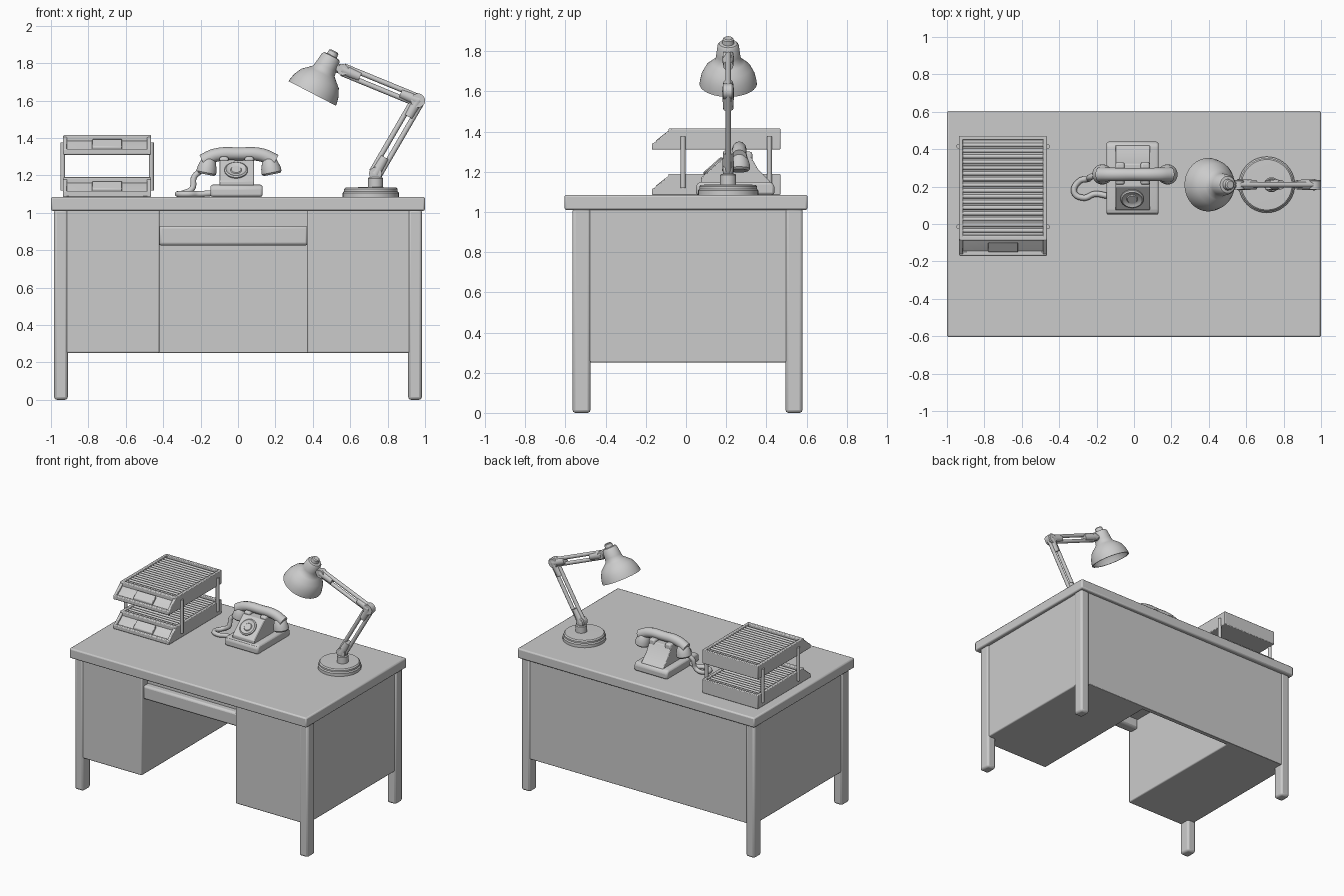
import bpy
import bmesh
import math
from mathutils import Vector

old = bpy.data.objects.get("Cube")
if old:
    bpy.data.objects.remove(old, do_unlink=True)

grey = bpy.data.materials.new("plain grey")
grey.use_nodes = True
COLOUR = (0.6, 0.6, 0.6, 1)
grey.diffuse_color = COLOUR
grey.node_tree.nodes["Principled BSDF"].inputs["Base Color"].default_value = COLOUR


def finish(name, bm, bevel=0.0, segments=2):
    """Turn a bmesh into a shaded, bevelled object."""
    bmesh.ops.recalc_face_normals(bm, faces=bm.faces)
    mesh = bpy.data.meshes.new(name)
    bm.to_mesh(mesh)
    bm.free()
    mesh.materials.append(grey)
    ob = bpy.data.objects.new(name, mesh)
    bpy.context.collection.objects.link(ob)
    if bevel:
        mod = ob.modifiers.new("soft edges", 'BEVEL')
        mod.width, mod.segments = bevel, segments
        mod.limit_method = 'ANGLE'
    bpy.ops.object.select_all(action='DESELECT')
    bpy.context.view_layer.objects.active = ob
    ob.select_set(True)
    bpy.ops.object.shade_smooth_by_angle(angle=math.radians(40))
    return ob


def box(name, x, y, z, bevel=0.008):
    bm = bmesh.new()
    bmesh.ops.create_cube(bm, size=1)
    for v in bm.verts:
        v.co = [(a + b) / 2 + c * (b - a) for c, (a, b) in zip(v.co, (x, y, z))]
    return finish(name, bm, bevel)


def prism(name, profile, x, bevel=0.005):
    """Extrude a (y, z) outline between two x values."""
    bm = bmesh.new()
    face = bm.faces.new([bm.verts.new((x[0], p, q)) for p, q in profile])
    new = bmesh.ops.extrude_face_region(bm, geom=[face])["geom"]
    verts = [g for g in new if isinstance(g, bmesh.types.BMVert)]
    bmesh.ops.translate(bm, verts=verts, vec=(x[1] - x[0], 0, 0))
    return finish(name, bm, bevel)


def lathe(name, profile, origin, axis=(0, 0, 1), sides=40):
    """Spin (radius, height) points round an axis."""
    bm = bmesh.new()
    turn = Vector(axis).to_track_quat('Z', 'Y')
    verts = [bm.verts.new((r, 0, h)) for r, h in profile]
    edges = [bm.edges.new(pair) for pair in zip(verts, verts[1:])]
    bmesh.ops.spin(bm, geom=verts + edges, cent=(0, 0, 0), axis=(0, 0, 1),
                   angle=2 * math.pi, steps=sides)
    bmesh.ops.remove_doubles(bm, verts=bm.verts, dist=0.0005)
    for v in bm.verts:
        v.co = turn @ v.co + Vector(origin)
    return finish(name, bm)


def disc(name, origin, radius, height, axis=(0, 0, 1), soft=0.006):
    return lathe(name, [(0, 0), (radius, 0), (radius, height - soft),
                        (radius - soft, height), (0, height)], origin, axis)


def tube(name, points, radius, radii=None, smooth=True):
    """Round bar along a path."""
    curve = bpy.data.curves.new(name, 'CURVE')
    curve.dimensions, curve.bevel_depth = '3D', radius
    curve.bevel_resolution, curve.resolution_u = 4, 8
    curve.use_fill_caps = True
    if smooth:
        spline = curve.splines.new('BEZIER')
        spline.bezier_points.add(len(points) - 1)
        for p, co in zip(spline.bezier_points, points):
            p.co, p.handle_left_type, p.handle_right_type = co, 'AUTO', 'AUTO'
        pts = spline.bezier_points
    else:
        spline = curve.splines.new('POLY')
        spline.points.add(len(points) - 1)
        for p, co in zip(spline.points, points):
            p.co = (*co, 1)
        pts = spline.points
    for p, r in zip(pts, radii or [1] * len(points)):
        p.radius = r
    ob = bpy.data.objects.new(name, curve)
    bpy.context.collection.objects.link(ob)
    bpy.ops.object.select_all(action='DESELECT')
    bpy.context.view_layer.objects.active = ob
    ob.select_set(True)
    bpy.ops.object.convert(target='MESH')
    ob = bpy.context.object
    ob.data.materials.clear()
    ob.data.materials.append(grey)
    bpy.ops.object.shade_smooth_by_angle(angle=math.radians(50))
    return ob


# Desk
TOP = 1.085
box("desk_top", (-1, 1), (-0.605, 0.605), (1.01, TOP), 0.01)
for side, sx in (("right", -1), ("left", 1)):
    xs = sorted((sx * 0.91, sx * 0.983))
    box(f"front_{side}_leg", xs, (-0.565, -0.475), (0, 1.02), 0.015)
    box(f"back_{side}_leg", xs, (0.495, 0.58), (0, 1.02), 0.015)
box("right_pedestal", (-0.972, -0.42), (-0.56, 0.57), (0.25, 1.02))
box("left_pedestal", (0.37, 0.972), (-0.56, 0.57), (0.25, 1.02))
box("back_panel", (-0.95, 0.95), (0.54, 0.574), (0.25, 1.02), 0.004)
box("drawer_body", (-0.425, 0.375), (-0.49, 0.1), (0.9, 1.02), 0.004)
box("drawer_front", (-0.425, 0.375), (-0.54, -0.46), (0.825, 0.93), 0.015)

# Letter trays
X0, X1 = -0.935, -0.465
for name, z in (("lower", TOP), ("upper", 1.31)):
    h = 0.105
    body = [(-0.165, z), (-0.165, z + 0.012), (-0.075, z + h - 0.02),
            (0.46, z + h - 0.02), (0.46, z)]
    rim = [(-0.17, z), (-0.17, z + 0.025), (-0.075, z + h),
           (0.47, z + h), (0.47, z)]
    prism(name + "_tray_body", body, (X0 + 0.01, X1 - 0.01))
    for x in (X0, X1 - 0.022):
        prism(name + "_tray_side", rim, (x, x + 0.022))
    box(name + "_tray_back", (X0, X1), (0.448, 0.47), (z, z + h), 0.005)
    box(name + "_tray_front_bar", (X0, X1), (-0.088, -0.06),
        (z + h - 0.035, z + h), 0.006)
    box(name + "_tray_lip", (X0, X1), (-0.17, -0.145), (z, z + 0.032), 0.006)
    prism(name + "_tray_handle", [(-0.15, z + 0.02), (-0.15, z + 0.045),
                                  (-0.1, z + 0.085), (-0.1, z + 0.05)], (-0.78, -0.62), 0.004)
    for i in range(16):
        y = -0.035 + i * 0.0305
        tube(name + "_tray_rib", [(X0 + 0.02, y, z + h - 0.019), (X1 - 0.02, y, z + h - 0.019)],
             0.011, smooth=False)
for x in (X0 - 0.002, X1 + 0.002):
    for y in (-0.015, 0.415):
        tube("tray_post", [(x, y, 1.12), (x, y, 1.375)], 0.013, smooth=False)

# Telephone
prism("phone_base", [(0.05, TOP), (0.05, TOP + 0.05), (0.07, TOP + 0.065),
                     (0.42, TOP + 0.065), (0.44, TOP + 0.05), (0.44, TOP)], (-0.148, 0.132), 0.015)
prism("phone_body", [(0.075, 1.14), (0.075, 1.17), (0.2, 1.28), (0.32, 1.28),
                     (0.36, 1.21), (0.42, 1.15), (0.42, 1.14)], (-0.1, 0.085), 0.015)
slope = Vector((0, -0.11, 0.125)).normalized()
dial = Vector((-0.01, 0.1375, 1.225))
lathe("phone_dial", [(0, 0), (0.062, 0), (0.062, 0.01), (0.054, 0.016), (0.04, 0.008),
                     (0.03, 0.008), (0.026, 0.013), (0, 0.013)], dial - slope * 0.003, slope)
for x in (-0.075, 0.06):
    box("phone_cradle", (x - 0.025, x + 0.025), (0.21, 0.33), (1.25, 1.3), 0.012)
tube("phone_handset", [(-0.19, 0.265, 1.275), (-0.12, 0.265, 1.308), (0.005, 0.265, 1.315),
                       (0.13, 0.265, 1.308), (0.2, 0.265, 1.275)], 0.036, [1.05, 1, 0.95, 1, 1.05])
for x, lean in ((-0.172, -0.2), (0.182, 0.2)):
    lathe("handset_cup", [(0, 0), (0.045, 0), (0.054, 0.01), (0.052, 0.035), (0.036, 0.085),
                          (0.015, 0.1), (0, 0.1)], (x, 0.265, 1.205), (-lean, 0, 1))
tube("phone_cord", [(-0.2, 0.262, 1.225), (-0.235, 0.25, 1.19), (-0.245, 0.24, 1.13),
                    (-0.29, 0.23, 1.105), (-0.32, 0.17, 1.1), (-0.27, 0.14, 1.1),
                    (-0.21, 0.16, 1.1), (-0.14, 0.15, 1.105)], 0.016)

# Desk lamp
Y = 0.21
lathe("lamp_base", [(0, 0), (0.15, 0), (0.15, 0.022), (0.143, 0.03), (0.143, 0.042),
                    (0.135, 0.05), (0, 0.053)], (0.71, Y, TOP))
disc("lamp_post", (0.735, Y, 1.13), 0.04, 0.06)
foot, elbow, wrist = Vector((0.735, Y, 1.21)), Vector((0.962, Y, 1.6)), Vector((0.56, Y, 1.765))
for name, a, b, w in (("lower", foot, elbow, 0.024), ("upper", elbow, wrist, 0.021)):
    along = (b - a).normalized()
    off = along.cross(Vector((0, 1, 0))) * w
    for s in (-1, 1):
        tube(name + "_arm_bar", [a + off * s, b + off * s], 0.014, smooth=False)
    for end, d in ((a, along), (b, -along)):
        tube(name + "_arm_joint", [end - d * 0.005, end + d * 0.1], 0.03, [1, 0.85], False)
for end, r in ((foot, 0.034), (elbow, 0.038), (wrist, 0.03)):
    disc("lamp_pivot", end - Vector((0, 0.026, 0)), r, 0.052, (0, 1, 0))

# Lamp shade, open underneath
axis = Vector((0.46, 0, 0.887)).normalized()
rim = Vector((0.397, Y, 1.638))
lathe("lamp_shade", [(0, 0.12), (0.06, 0.115), (0.105, 0.08), (0.126, 0.035), (0.133, 0),
                     (0.143, 0), (0.141, 0.015), (0.133, 0.05), (0.113, 0.09), (0.08, 0.12),
                     (0.064, 0.135), (0.06, 0.16), (0.053, 0.215), (0.045, 0.225),
                     (0.03, 0.228), (0.027, 0.25), (0.02, 0.256), (0, 0.256)], rim, axis)
tube("lamp_shade_bracket", [rim + axis * 0.17, wrist], 0.025, smooth=False)
